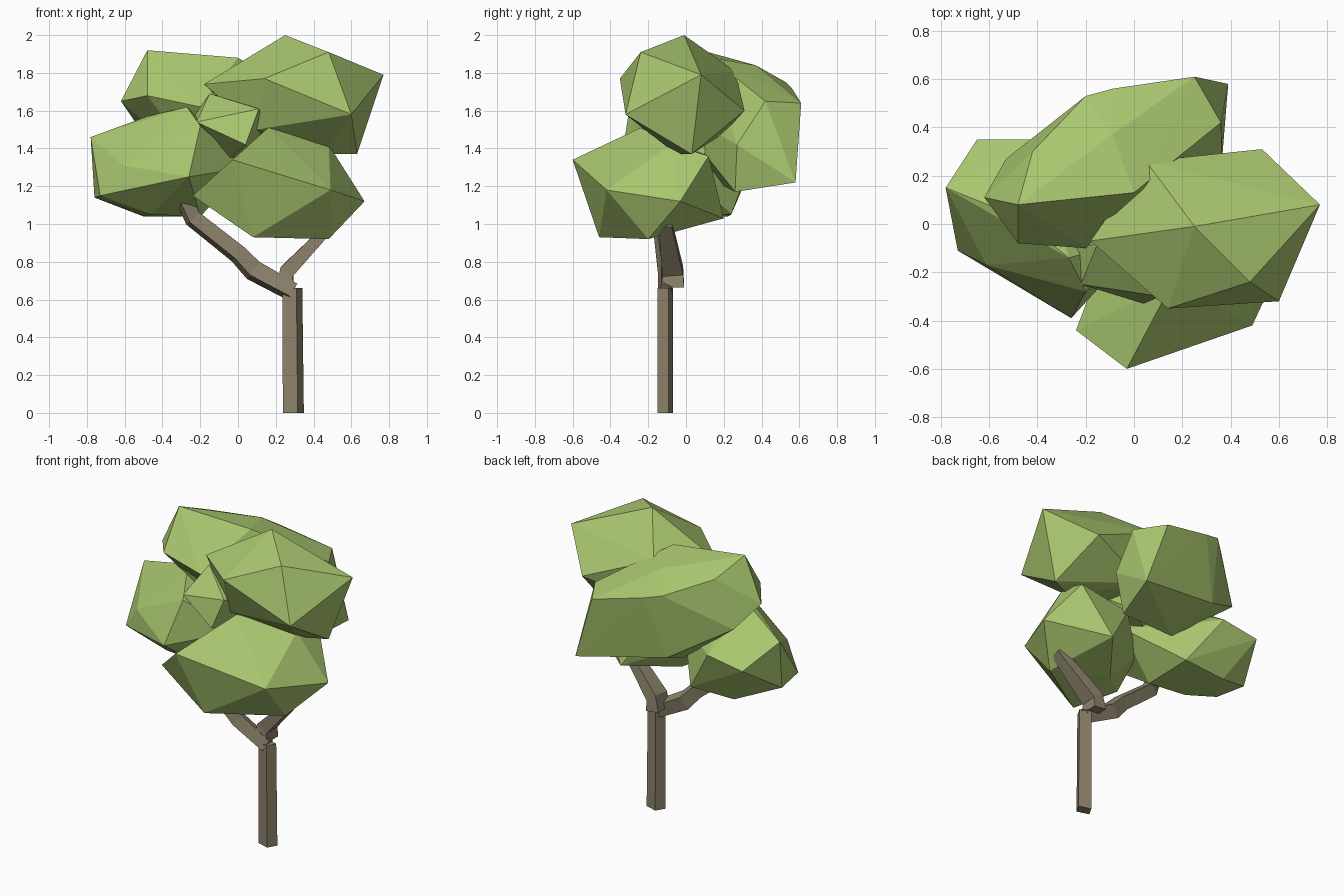
import bpy, bmesh, math
from mathutils import Vector


def material(name, rgb):
    m = bpy.data.materials.new(name)
    m.diffuse_color = (*rgb, 1)
    return m


LEAF = material("leaf_green", (0.40, 0.57, 0.16))
BARK = material("bark_brown", (0.27, 0.23, 0.15))


def finish(name, bm, mat):
    bmesh.ops.recalc_face_normals(bm, faces=bm.faces)
    mesh = bpy.data.meshes.new(name)
    bm.to_mesh(mesh)
    bm.free()
    mesh.materials.append(mat)
    bpy.context.collection.objects.link(bpy.data.objects.new(name, mesh))


def clump(name, *corners):
    """Faceted leaf clump: the convex hull of its corners."""
    bm = bmesh.new()
    verts = [bm.verts.new(c) for c in corners]
    out = bmesh.ops.convex_hull(bm, input=verts)
    spare = {g for g in out["geom_interior"] + out["geom_unused"]
             if isinstance(g, bmesh.types.BMVert)}
    bmesh.ops.delete(bm, geom=list(spare), context='VERTS')
    finish(name, bm, LEAF)


def limb(name, path, width, depth, twist=0.0):
    """Four-sided tapering limb; width and depth are given per path point."""
    bm = bmesh.new()
    pts = [Vector(p) for p in path]
    rings = []
    for i, p in enumerate(pts):
        along = (pts[min(i + 1, len(pts) - 1)] - pts[max(i - 1, 0)]).normalized()
        side = Vector((0, 1, 0)).cross(along).normalized()
        back = along.cross(side)
        ring = []
        for k in range(4):
            a = math.pi / 4 + k * math.pi / 2 + twist
            ring.append(bm.verts.new(p + side * math.cos(a) * width[i] * 0.707
                                     + back * math.sin(a) * depth[i] * 0.707))
        rings.append(ring)
    for r, s in zip(rings, rings[1:]):
        for k in range(4):
            bm.faces.new((r[k], r[(k + 1) % 4], s[(k + 1) % 4], s[k]))
    bm.faces.new(rings[0])
    bm.faces.new(rings[-1])
    finish(name, bm, BARK)


# Trunk and its two branches
limb("trunk", [(0.293, -0.11, 0), (0.288, -0.11, 0.66)],
     [0.085, 0.08], [0.062, 0.062], -0.4)
limb("left_branch", [(0.29, -0.11, 0.64), (0.08, -0.11, 0.755), (0.0, -0.12, 0.84),
                     (-0.24, -0.14, 1.03), (-0.28, -0.16, 1.12)],
     [0.08, 0.09, 0.08, 0.075, 0.07], [0.06, 0.06, 0.06, 0.06, 0.05], 0.3)
limb("right_branch", [(0.25, -0.07, 0.67), (0.26, -0.07, 0.75), (0.5, -0.11, 1.0)],
     [0.09, 0.08, 0.05], [0.12, 0.11, 0.07])

# Leaf clumps
clump("front_leaves",
      (-0.24, -0.44, 1.15), (-0.03, -0.6, 1.34), (0.16, -0.24, 1.51),
      (0.48, -0.08, 1.42), (0.5, 0.12, 1.36), (0.67, -0.03, 1.12),
      (0.49, -0.42, 1.18), (0.08, -0.46, 0.93), (0.48, -0.2, 0.92),
      (0.33, 0.2, 1.03), (0.15, 0.12, 1.3), (-0.12, -0.12, 1.2),
      (0.1, -0.1, 0.97))

clump("right_top_leaves",
      (0.25, -0.01, 2.0), (0.48, -0.24, 1.91), (0.77, 0.08, 1.79),
      (0.6, -0.32, 1.58), (0.14, -0.35, 1.77), (-0.18, -0.07, 1.74),
      (0.05, 0.26, 1.81), (0.53, 0.31, 1.6), (0.63, 0.03, 1.37),
      (0.45, -0.05, 1.37), (0.1, -0.22, 1.5), (0.1, 0.2, 1.48))

clump("back_leaves",
      (-0.48, 0.08, 1.92), (0.0, 0.13, 1.88), (-0.09, 0.37, 1.84),
      (-0.2, 0.53, 1.75), (-0.09, 0.56, 1.72), (0.25, 0.61, 1.64),
      (0.39, 0.58, 1.22), (0.36, 0.42, 1.65), (0.365, 0.27, 1.42),
      (0.3, 0.26, 1.17), (-0.62, 0.11, 1.65), (-0.48, -0.08, 1.68),
      (-0.2, -0.1, 1.62), (-0.42, 0.3, 1.83), (-0.53, 0.27, 1.52),
      (-0.2, 0.48, 1.33), (-0.12, 0.2, 1.2))

clump("left_leaves",
      (-0.78, 0.15, 1.46), (-0.65, 0.35, 1.31), (-0.73, -0.11, 1.15),
      (-0.76, 0.1, 1.14), (-0.61, -0.17, 1.31), (-0.26, -0.39, 1.25),
      (-0.27, -0.14, 1.62), (-0.2, -0.28, 1.52), (-0.48, 0.03, 1.57),
      (-0.4, 0.35, 1.35), (-0.46, -0.08, 1.05), (-0.62, 0.0, 1.09),
      (-0.2, -0.1, 1.04), (-0.5, 0.22, 1.04), (-0.2, 0.24, 1.05),
      (0.05, -0.05, 1.3))

clump("middle_leaves",
      (-0.24, -0.1, 1.56), (-0.15, -0.08, 1.69), (-0.22, -0.25, 1.54),
      (0.11, -0.3, 1.61), (0.13, -0.2, 1.57), (0.04, -0.33, 1.42),
      (0.1, 0.1, 1.35), (-0.1, 0.0, 1.3), (0.0, 0.1, 1.65))
